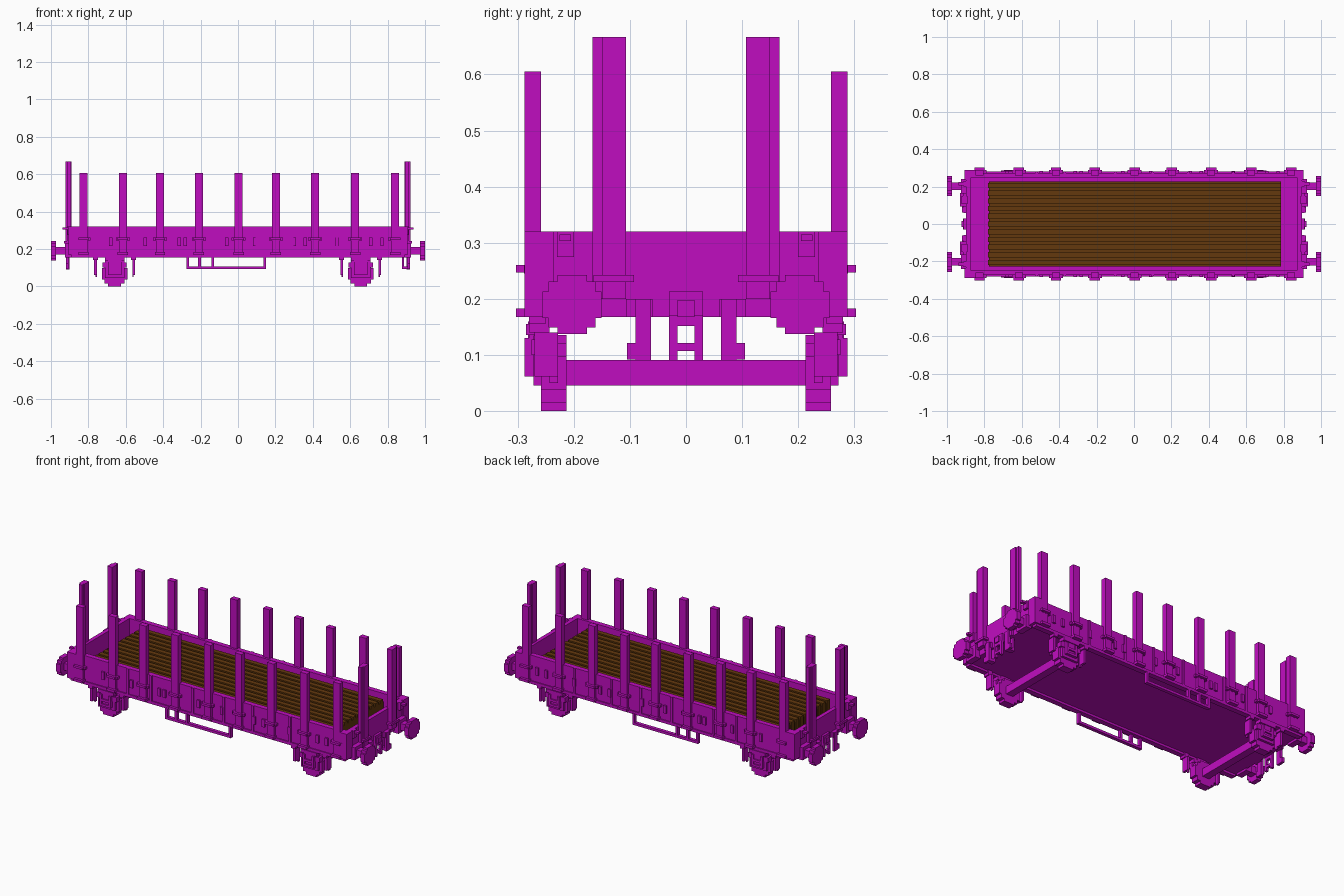
import bpy, bmesh
from mathutils import Matrix, Vector

if "Cube" in bpy.data.objects:
    bpy.data.objects.remove(bpy.data.objects["Cube"], do_unlink=True)


def material(name, rgb):
    m = bpy.data.materials.new(name)
    m.use_nodes = True
    m.diffuse_color = (*rgb, 1)
    m.node_tree.nodes["Principled BSDF"].inputs["Base Color"].default_value = (*rgb, 1)
    return m


PURPLE = material("magenta paint", (0.53, 0.004, 0.53))
BROWN = material("brown timber", (0.127, 0.04, 0.004))


def build(name, boxes, mat=PURPLE, mirror=""):
    """One object from boxes (x0, x1, y0, y1, z0, z1), optionally mirrored in x and/or y."""
    boxes = list(boxes)
    if "x" in mirror:
        boxes += [(-b[1], -b[0], *b[2:]) for b in boxes]
    if "y" in mirror:
        boxes += [(b[0], b[1], -b[3], -b[2], b[4], b[5]) for b in boxes]
    bm = bmesh.new()
    for x0, x1, y0, y1, z0, z1 in boxes:
        centre = Vector(((x0 + x1) / 2, (y0 + y1) / 2, (z0 + z1) / 2))
        size = Matrix.Diagonal((x1 - x0, y1 - y0, z1 - z0, 1))
        bmesh.ops.create_cube(bm, size=1, matrix=Matrix.Translation(centre) @ size)
    mesh = bpy.data.meshes.new(name)
    bm.to_mesh(mesh)
    bm.free()
    mesh.materials.append(mat)
    ob = bpy.data.objects.new(name, mesh)
    bpy.context.collection.objects.link(ob)
    return ob


def stepped_disc(r, steps):
    """Half-width, half-height pairs that stack into a stepped round."""
    return [(r * a, r * b) for a, b in steps]


ROUND = ((1, 0.45), (0.8, 0.78), (0.5, 1))

# Tray: floor, side walls, end walls, rims and corner posts
build("floor", [(-0.89, 0.89, -0.26, 0.26, 0.168, 0.22)])
build("side_wall", [(-0.89, 0.89, 0.245, 0.274, 0.168, 0.32),
                    (-0.89, 0.89, 0.25, 0.28, 0.155, 0.172)], mirror="y")
build("end_wall", [(0.875, 0.898, -0.26, 0.26, 0.168, 0.32)], mirror="x")
build("corner_plate", [(0.83, 0.906, 0.265, 0.288, 0.168, 0.32),
                       (0.88, 0.906, 0.235, 0.28, 0.168, 0.32)], mirror="xy")

# Timber load: rounded logs laid lengthwise
logs = []
for i in range(11):
    y = (i - 5) * 0.0412
    logs += [(-0.775, 0.785, y - 0.0206, y + 0.0206, 0.22, 0.284),
             (-0.78, 0.785, y - 0.014, y + 0.014, 0.235, 0.30)]
build("logs", logs, BROWN)

# Side stakes with their brackets
POSTS = (-0.826, -0.615, -0.417, -0.209, 0.003, 0.203, 0.412, 0.626, 0.84)
stakes, brackets = [], []
for x in POSTS:
    stakes.append((x - 0.022, x + 0.022, 0.258, 0.288, 0.168, 0.605))
    brackets += [(x - 0.038, x + 0.038, 0.27, 0.289, 0.245, 0.26),
                 (x - 0.028, x + 0.028, 0.27, 0.303, 0.247, 0.26),
                 (x - 0.028, x + 0.028, 0.27, 0.303, 0.168, 0.183)]
build("side_stakes", stakes, mirror="y")
build("stake_brackets", brackets, mirror="y")

# Small lashing hooks and ribs between the stakes
hooks = []
for x in (-0.68, -0.495, -0.315, -0.282, -0.06, 0.09, 0.30, 0.36, 0.53, 0.71, 0.77):
    hooks.append((x - 0.009, x + 0.009, 0.27, 0.284, 0.215, 0.26))
for x in (-0.52, -0.37, -0.10, 0.10, 0.29, 0.53):
    hooks.append((x - 0.007, x + 0.007, 0.27, 0.28, 0.172, 0.32))
build("side_hooks", hooks, mirror="y")

# End stakes, their brackets and corner lashing plates
build("end_stakes", [(0.89, 0.922, 0.107, 0.150, 0.2, 0.667),
                     (0.895, 0.915, 0.150, 0.167, 0.2, 0.667)], mirror="xy")
build("end_brackets", [(0.89, 0.93, 0.093, 0.165, 0.23, 0.243),
                       (0.89, 0.912, 0.20, 0.23, 0.275, 0.32),
                       (0.90, 0.938, 0.205, 0.225, 0.303, 0.315),
                       (0.89, 0.912, 0.06, 0.107, 0.168, 0.2)], mirror="xy")

# Buffers: stepped round heads on shafts
buffers = [(0.89, 0.98, 0.183, 0.223, 0.17, 0.21),
           (0.89, 0.925, 0.165, 0.24, 0.155, 0.228)]
for hy, hz in stepped_disc(0.0525, ROUND):
    buffers.append((0.973, 1.0, 0.203 - hy, 0.203 + hy, 0.19 - hz, 0.19 + hz))
build("buffers", buffers, mirror="xy")

# Coupling link and brake hoses at each end
build("coupling", [(0.89, 0.912, -0.03, 0.03, 0.168, 0.213),
                   (0.895, 0.922, -0.015, 0.015, 0.168, 0.198),
                   (0.9, 0.915, -0.03, -0.015, 0.09, 0.17),
                   (0.9, 0.915, 0.015, 0.03, 0.09, 0.17),
                   (0.9, 0.915, -0.02, 0.02, 0.107, 0.121),
                   (0.9, 0.915, -0.02, 0.02, 0.152, 0.17)], mirror="x")
build("brake_hoses", [(0.905, 0.92, 0.062, 0.09, 0.09, 0.2),
                      (0.905, 0.92, 0.085, 0.105, 0.092, 0.121)], mirror="xy")
build("hose_returns", [(0.876, 0.888, 0.062, 0.09, 0.095, 0.17),
                       (0.876, 0.91, 0.062, 0.09, 0.092, 0.107)], mirror="y")

# Running gear: wheels, axles, axle boxes, springs and brake blocks
wheels, axles, boxes, brakes = [], [], [], []
for cx in (-0.66, 0.656):
    for hx, hz in stepped_disc(0.068, ROUND):
        wheels.append((cx - hx, cx + hx, 0.213, 0.258, 0.068 - hz, 0.068 + hz))
    axles.append((cx - 0.022, cx + 0.022, -0.22, 0.22, 0.046, 0.091))
    boxes += [(cx - 0.052, cx + 0.052, 0.25, 0.272, 0.046, 0.135),
              (cx - 0.036, cx + 0.036, 0.25, 0.28, 0.062, 0.155),
              (cx - 0.022, cx + 0.022, 0.25, 0.288, 0.062, 0.075),
              (cx - 0.022, cx + 0.022, 0.25, 0.288, 0.09, 0.104),
              (cx - 0.036, cx - 0.022, 0.25, 0.288, 0.062, 0.13),
              (cx + 0.022, cx + 0.036, 0.25, 0.288, 0.062, 0.13),
              (cx - 0.065, cx + 0.065, 0.245, 0.275, 0.10, 0.128),
              (cx - 0.052, cx + 0.052, 0.245, 0.285, 0.136, 0.155),
              (cx - 0.03, cx + 0.03, 0.245, 0.27, 0.12, 0.17)]
    for s in (-1, 1):
        a, b = sorted((cx + s * 0.095, cx + s * 0.109))
        c, d = sorted((cx + s * 0.088, cx + s * 0.115))
        e, f = sorted((cx + s * 0.095, cx + s * 0.102))
        brakes += [(a, b, 0.228, 0.27, 0.062, 0.14),
                   (c, d, 0.243, 0.28, 0.14, 0.17),
                   (e, f, 0.228, 0.243, 0.05, 0.07)]
build("wheels", wheels, mirror="y")
build("axles", axles)
build("axle_boxes", boxes, mirror="y")
build("brake_blocks", brakes, mirror="y")

# Open step frame hung under each side
frame = [(-0.275, 0.15, 0.262, 0.282, 0.093, 0.107)]
for x in (-0.268, -0.206, -0.136, 0.143):
    frame.append((x - 0.007, x + 0.007, 0.262, 0.282, 0.093, 0.16))
build("step_frame", frame, mirror="y")
